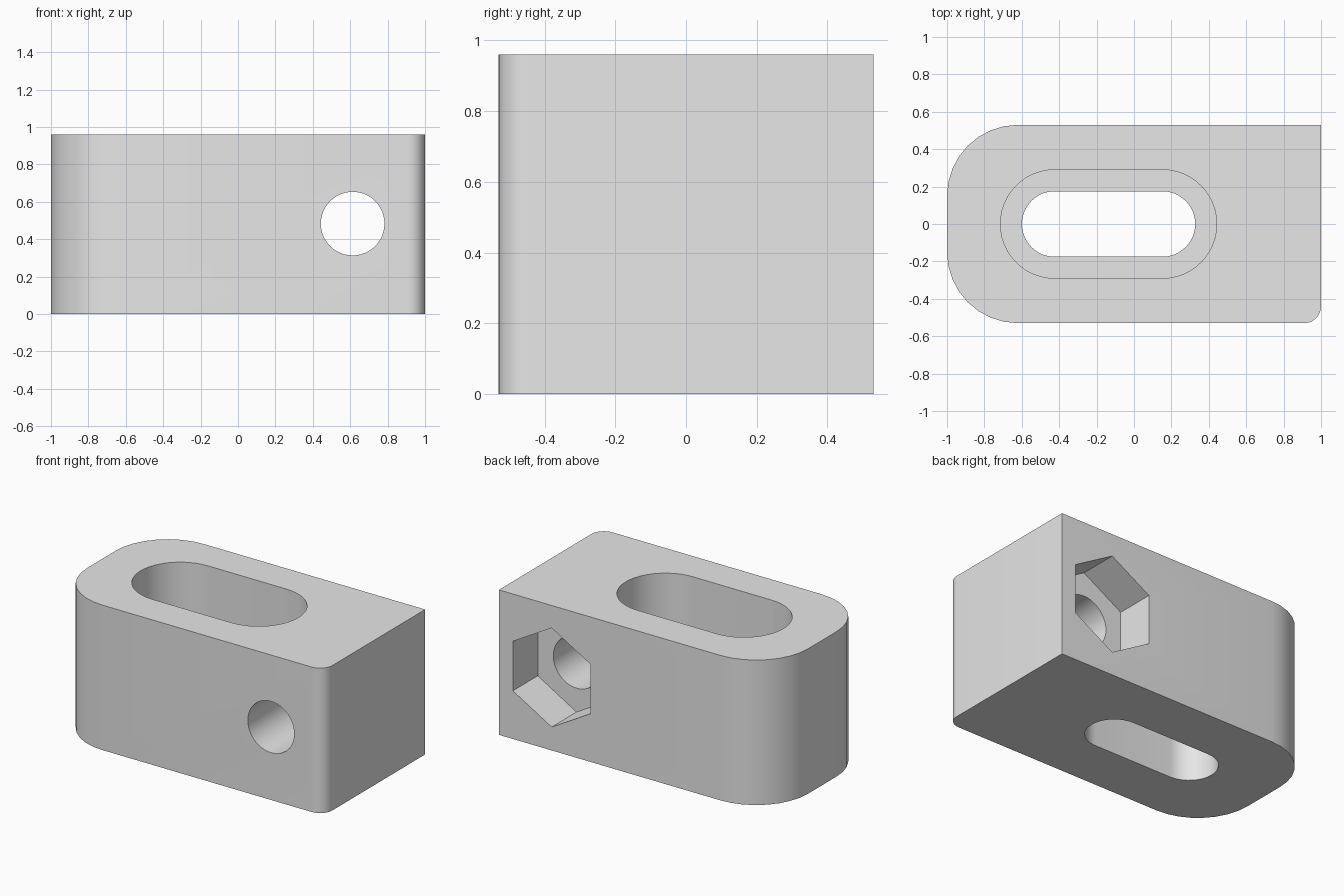
import bpy, bmesh, math
from mathutils import Matrix, Vector

cube = bpy.data.objects.get("Cube")
if cube:
    bpy.data.objects.remove(cube, do_unlink=True)

HALF_Y, HEIGHT = 0.53, 0.96
LEDGE_Z = 0.4                     # height of the step inside the slot
HOLE_X, HOLE_Z = 0.613, 0.483
NUT_FLOOR = 0.27                  # y of the nut pocket floor


def arc(cx, cy, radius, start, end, steps):
    """Points on an arc, angles in degrees."""
    angles = [math.radians(start + (end - start) * i / steps) for i in range(steps + 1)]
    return [(cx + radius * math.cos(a), cy + radius * math.sin(a)) for a in angles]


def prism(name, outline, low, high):
    """Closed solid from a flat outline, extruded along z."""
    bm = bmesh.new()
    face = bm.faces.new([bm.verts.new((x, y, low)) for x, y in outline])
    top = bmesh.ops.extrude_face_region(bm, geom=[face])["geom"]
    moved = [v for v in top if isinstance(v, bmesh.types.BMVert)]
    bmesh.ops.translate(bm, verts=moved, vec=Vector((0, 0, high - low)))
    bmesh.ops.recalc_face_normals(bm, faces=bm.faces)
    mesh = bpy.data.meshes.new(name)
    bm.to_mesh(mesh)
    bm.free()
    obj = bpy.data.objects.new(name, mesh)
    bpy.context.collection.objects.link(obj)
    return obj


def slot(name, radius, low, high):
    outline = arc(0.152, 0, radius, -90, 90, 24) + arc(-0.424, 0, radius, 90, 270, 24)
    return prism(name, outline, low, high)


def bore(name, radius, sides, start, front, back):
    """Regular prism running along y through the bolt axis."""
    outline = arc(0, 0, radius, start, start + 360, sides)[:-1]
    obj = prism(name, outline, -back, -front)
    obj.data.transform(Matrix.Translation((HOLE_X, 0, HOLE_Z)) @ Matrix.Rotation(math.pi / 2, 4, "X"))
    return obj


def cut(target, cutter):
    cutter.hide_render = True
    mod = target.modifiers.new(cutter.name, "BOOLEAN")
    mod.operation = "DIFFERENCE"
    mod.solver = "EXACT"
    mod.object = cutter
    bpy.context.view_layer.objects.active = target
    bpy.ops.object.modifier_apply(modifier=mod.name)
    bpy.data.objects.remove(cutter, do_unlink=True)


# Block: two large rounds on one end, one small round at the front corner
R, r = 0.38, 0.09
outline = [(1, HALF_Y)]
outline += arc(-1 + R, HALF_Y - R, R, 90, 180, 8)
outline += arc(-1 + R, -HALF_Y + R, R, 180, 270, 8)
outline += arc(1 - r, -HALF_Y + r, r, 270, 360, 8)
block = prism("clamp_block", outline, 0, HEIGHT)

# Stepped vertical slot
cut(block, slot("slot_cutter", 0.175, -0.1, HEIGHT + 0.1))
cut(block, slot("slot_recess_cutter", 0.29, LEDGE_Z, HEIGHT + 0.2))

# Bolt hole with a hexagonal nut pocket at the back
cut(block, bore("bolt_hole_cutter", 0.17, 48, 0, -0.7, 0.7))
cut(block, bore("nut_pocket_cutter", 0.328, 6, 90, NUT_FLOOR, 0.8))

# Plain grey material
grey = bpy.data.materials.new("light_grey")
grey.use_nodes = True
colour = (0.8, 0.8, 0.8, 1)
grey.diffuse_color = colour
grey.node_tree.nodes["Principled BSDF"].inputs["Base Color"].default_value = colour
block.data.materials.clear()
block.data.materials.append(grey)
for poly in block.data.polygons:
    poly.material_index = 0

# Smooth rounds, sharp edges
bpy.ops.object.select_all(action="DESELECT")
block.select_set(True)
bpy.context.view_layer.objects.active = block
bpy.ops.object.shade_smooth_by_angle(angle=math.radians(30))
